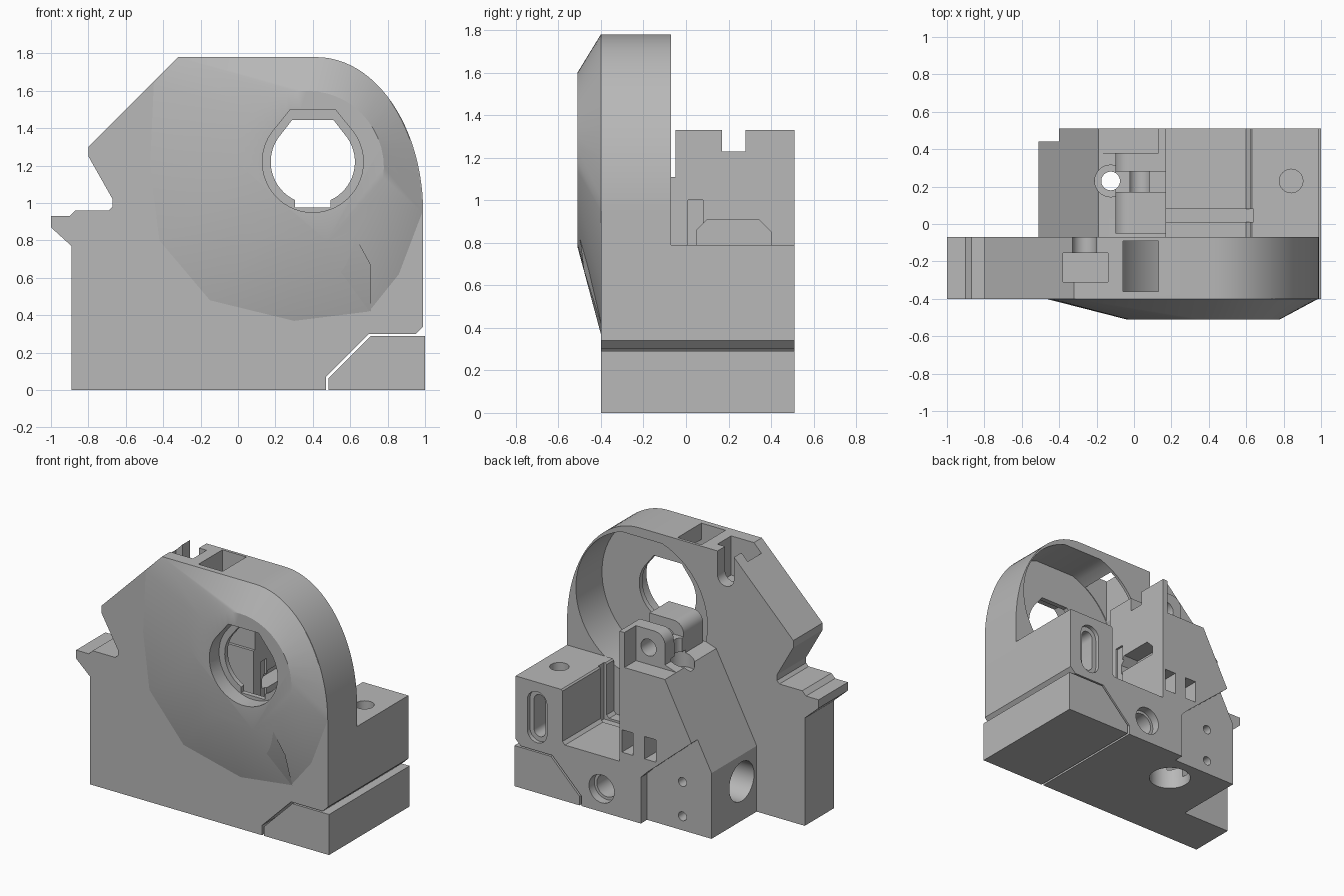
import bpy, bmesh, math
from mathutils import Matrix, Vector

cube = bpy.data.objects.get("Cube")
if cube:
    bpy.data.objects.remove(cube, do_unlink=True)

grey = bpy.data.materials.new("plain grey")
grey.use_nodes = True
COL = (0.48, 0.48, 0.48, 1)
grey.diffuse_color = COL
grey.node_tree.nodes["Principled BSDF"].inputs["Base Color"].default_value = COL


def finish(name, bm):
    bmesh.ops.recalc_face_normals(bm, faces=bm.faces[:])
    me = bpy.data.meshes.new(name)
    bm.to_mesh(me)
    bm.free()
    me.materials.append(grey)
    ob = bpy.data.objects.new(name, me)
    bpy.context.collection.objects.link(ob)
    return ob


def prism(name, pts, y0, y1):
    """Extrude an x-z profile along y."""
    bm = bmesh.new()
    face = bm.faces.new([bm.verts.new((x, y0, z)) for x, z in pts])
    ext = bmesh.ops.extrude_face_region(bm, geom=[face])
    vs = [v for v in ext["geom"] if isinstance(v, bmesh.types.BMVert)]
    bmesh.ops.translate(bm, verts=vs, vec=(0, y1 - y0, 0))
    return finish(name, bm)


def box(x0, x1, y0, y1, z0, z1):
    return prism("cutter", [(x0, z0), (x1, z0), (x1, z1), (x0, z1)], y0, y1)


def rod(axis, centre, r, length, n=32):
    """Cylinder along an axis, centred on a point."""
    rot = {"x": Matrix.Rotation(math.pi / 2, 4, "Y"),
           "y": Matrix.Rotation(math.pi / 2, 4, "X"),
           "z": Matrix()}[axis]
    bm = bmesh.new()
    bmesh.ops.create_cone(bm, cap_ends=True, segments=n, radius1=r, radius2=r,
                          depth=length, matrix=Matrix.Translation(centre) @ rot)
    return finish("cutter", bm)


def arc(cx, cz, rx, rz, a0, a1, n):
    return [(cx + rx * math.cos(math.radians(a0 + (a1 - a0) * i / n)),
             cz + rz * math.sin(math.radians(a0 + (a1 - a0) * i / n)))
            for i in range(n + 1)]


def capsule(x, z, r, half, y0, y1):
    return prism("cutter", arc(x, z + half, r, r, 0, 180, 10)
                 + arc(x, z - half, r, r, 180, 360, 10), y0, y1)


def cut(ob, *cutters):
    """Subtract each cutter, bake the result and delete the cutter."""
    for c in cutters:
        m = ob.modifiers.new("cut", "BOOLEAN")
        m.operation, m.solver, m.object = "DIFFERENCE", "EXACT", c
        deps = bpy.context.evaluated_depsgraph_get()
        me = bpy.data.meshes.new_from_object(ob.evaluated_get(deps))
        ob.modifiers.clear()
        ob.data = me
        bpy.data.objects.remove(c, do_unlink=True)


HX, HZ = 0.40, 1.22      # wheel centre


def front_bore():
    return prism("cutter", [(0.52, 1.50), (0.28, 1.50)]
                 + arc(HX, HZ, 0.27, 0.27, 145, 395, 36), -0.7, -0.40)


def inner_bore():
    return prism("cutter", [(0.51, 1.445), (0.29, 1.445)]
                 + arc(HX, HZ, 0.225, 0.225, 145, 245, 16)
                 + [(0.305, 0.975), (0.495, 0.975)]
                 + arc(HX, HZ, 0.225, 0.225, 295, 395, 16), -0.7, 0.0)


# Front plate with the eared left edge and rounded right shoulder
outline = ([(-0.89, 0), (0.47, 0), (0.47, 0.07), (0.70, 0.30), (0.95, 0.30),
            (0.99, 0.34)] + arc(0.42, 0.95, 0.57, 0.83, 0, 90, 24)
           + [(-0.32, 1.78), (-0.80, 1.30), (-0.80, 1.25), (-0.67, 1.02),
              (-0.67, 0.98), (-0.69, 0.96), (-0.87, 0.96), (-0.90, 0.93),
              (-1.0, 0.93), (-1.0, 0.87), (-0.89, 0.77)])
plate = prism("front_plate", outline, -0.40, -0.07)
cavity = prism("cutter", arc(HX, HZ, 0.52, 0.52, 72, -252, 56), -0.365, 0.1)
cut(plate, cavity, front_bore(), inner_bore(),
    box(-0.06, 0.13, -0.36, -0.09, 1.45, 1.9),            # top window
    box(-0.38, -0.14, -0.31, -0.155, 1.50, 1.9),          # nut slot
    prism("cutter", [(-0.20, 1.9), (-0.33, 1.9)]          # screw groove
          + arc(-0.265, 1.61, 0.065, 0.065, 180, 360, 12), -0.2, 0.0))

# Raised front cover: hull between a flat ring and a wider base
ring = arc(0.37, 1.19, 0.41, 0.41, 0, 352.5, 47)
base = (arc(0.42, 0.95, 0.565, 0.83, 0, 90, 20)
        + [(-0.32, 1.78), (-0.45, 1.64), (-0.47, 1.2), (-0.42, 0.8),
           (-0.15, 0.48), (0.3, 0.37), (0.70, 0.42), (0.86, 0.62)])
bm = bmesh.new()
for pts, y in ((ring, -0.51), (base, -0.40), (base, -0.385)):
    for x, z in pts:
        bm.verts.new((x, y, z))
hull = bmesh.ops.convex_hull(bm, input=bm.verts[:])
loose = [v for v in bm.verts if not v.link_faces]
bmesh.ops.delete(bm, geom=loose, context="VERTS")
cover = finish("front_cover", bm)
cut(cover, front_bore(), inner_bore())

# Sharp fold at the lower right of the cover
bm = bmesh.new()
for p in ((0.60, -0.505, 0.87), (0.71, -0.48, 0.67), (0.71, -0.40, 0.42),
          (0.42, -0.45, 0.60), (0.60, -0.40, 0.70)):
    bm.verts.new(p)
bmesh.ops.convex_hull(bm, input=bm.verts[:])
fold = finish("cover_fold", bm)

# Rear block: low right shoulder, open pocket, tall tower, sloped left side
profile = ([(-0.51, 0), (0.47, 0), (0.47, 0.07), (0.70, 0.30), (0.95, 0.30),
            (0.99, 0.34), (0.99, 0.79), (0.63, 0.79), (0.62, 0.78),
            (0.62, 0.42), (0.60, 0.40), (0.17, 0.40), (0.17, 1.33)]
           + arc(-0.02, 1.25, 0.08, 0.08, 90, 180, 8)
           + [(-0.10, 1.11), (-0.19, 1.08), (-0.51, 0.47)])
block = prism("rear_block", profile, -0.07, 0.51)
cut(block,
    box(-0.3, 0.3, -0.2, -0.05, 1.11, 1.5),               # tower set back
    box(-0.3, 0.3, 0.17, 0.28, 1.23, 1.5),                # gap between ears
    box(-0.3, 0.13, 0.38, 0.7, 1.08, 1.5),                # relief behind ear
    rod("y", (0.03, 0.35, 1.2), 0.06, 0.5),               # pivot hole
    prism("cutter", [(0.0, -0.1), (0.0, 0.33), (-0.05, 0.38), (-0.40, 0.68),
                     (-0.40, 1.0), (-0.7, 1.0), (-0.7, -0.1)], 0.44, 0.7),
    rod("z", (-0.125, 0.23, 0.6), 0.05, 2.0),             # vertical screw hole
    rod("z", (-0.125, 0.23, 1.07), 0.085, 0.12),
    rod("z", (-0.125, 0.23, 0.0), 0.14, 0.36),            # bottom counterbore
    rod("x", (-0.5, 0.10, 0.28), 0.14, 0.6),              # side bore
    rod("y", (0.31, 0.5, 0.165), 0.10, 0.10),             # rear bore
    rod("y", (0.31, 0.4, 0.165), 0.08, 0.6),
    rod("z", (0.84, 0.23, 0.75), 0.063, 0.3),             # shoulder hole
    box(0.06, 0.15, 0.3, 0.7, 0.47, 0.63),                # square nut slots
    box(-0.12, -0.03, 0.3, 0.7, 0.47, 0.63),
    box(0.155, 0.64, 0.01, 0.08, 0.385, 1.0),             # pocket groove
    capsule(0.82, 0.54, 0.078, 0.105, 0.48, 0.7),         # shoulder slot
    capsule(0.82, 0.54, 0.045, 0.105, 0.35, 0.7),
    *[rod("y", (-0.28, 0.4, z), 0.032, 0.4, 20) for z in (0.10, 0.345)])

# Chamfered slot in the tower's flank
bm = bmesh.new()
slot = [(0.05, 0.79), (0.40, 0.79), (0.40, 0.85), (0.34, 0.91),
        (0.10, 0.91), (0.05, 0.86)]
f = bm.faces.new([bm.verts.new((0.05, y, z)) for y, z in slot])
ext = bmesh.ops.extrude_face_region(bm, geom=[f])
bmesh.ops.translate(bm, vec=(0.3, 0, 0), verts=[
    v for v in ext["geom"] if isinstance(v, bmesh.types.BMVert)])
cut(block, finish("cutter", bm))

# Separate clamp foot under the right shoulder
foot = prism("clamp_foot", [(0.485, 0), (1.0, 0), (1.0, 0.29), (0.71, 0.29),
                            (0.485, 0.065)], -0.40, 0.51)

# Smooth the curved walls, keep the edges crisp
for ob in (plate, cover, block, foot, fold):
    bpy.ops.object.select_all(action="DESELECT")
    ob.select_set(True)
    bpy.context.view_layer.objects.active = ob
    bpy.ops.object.shade_smooth_by_angle(angle=math.radians(25))
